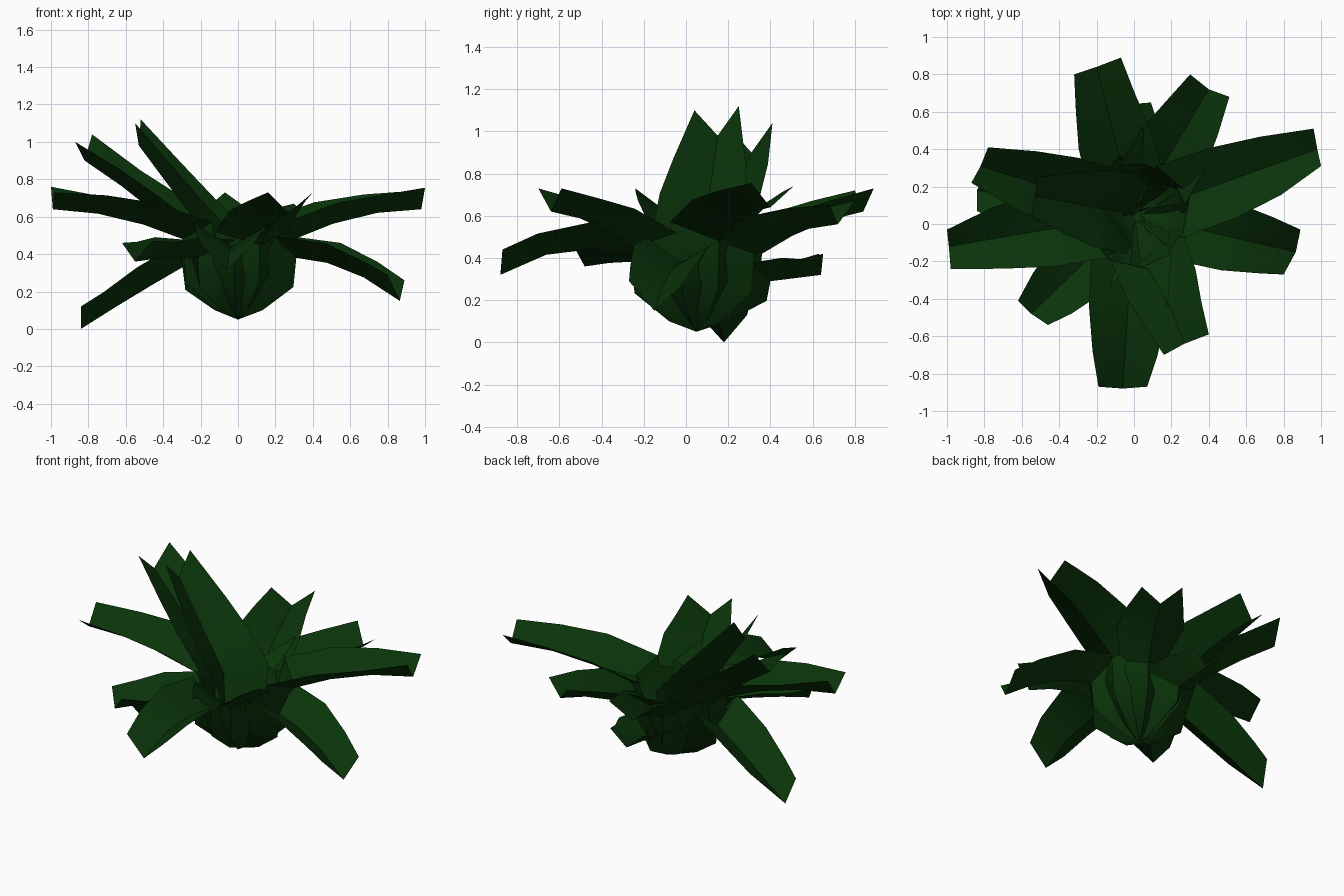
import bpy, math
from mathutils import Vector

cube = bpy.data.objects.get("Cube")
if cube:
    bpy.data.objects.remove(cube)

green = bpy.data.materials.new("dark leaf green")
green.use_nodes = True
colour = (0.003, 0.034, 0.003, 1)
green.diffuse_color = colour
green.node_tree.nodes["Principled BSDF"].inputs["Base Color"].default_value = colour
green.node_tree.nodes["Principled BSDF"].inputs["Roughness"].default_value = 0.8

ROOT = Vector((0, 0.05, 0.05))
SPREAD = (0.1, 0.36, 0.78, 1.02, 1, 0.83)  # half width along the leaf
FOLD = (0.8, 1.2, 1.1, 0.75, 0.6, 0.6)     # depth of the V along the leaf


def leaf(name, left, keel, right, shoulder_z, shoulder_r=0.32, width=0.2, bulge=0.03):
    """A folded strap leaf: cups upward from the root, bends at the shoulder, ends in a V cut."""
    left, keel, right = Vector(left), Vector(keel), Vector(right)
    out = Vector((keel.x - ROOT.x, keel.y - ROOT.y, 0)).normalized()

    def at(r, z):
        return Vector((ROOT.x, ROOT.y, z)) + out * r

    shoulder = at(shoulder_r, shoulder_z)
    belly = at(shoulder_r * 0.95, 0.11 + 0.3 * shoulder_z)
    spine = [ROOT, at(shoulder_r * 0.42, 0.1), belly, shoulder]
    for t in (0.3, 0.65):
        spine.append(shoulder.lerp(keel, t) + Vector((0, 0, bulge * 4 * t * (1 - t))))
    spine.append(keel)
    side = Vector((0, 0, 1)).cross(out)
    # keep the left rim on the same side as the cross-section
    if (left - keel).dot(side) < 0:
        left, right = right, left
    verts = []
    for i, p in enumerate(spine[:-1]):
        tangent = (spine[i + 1] - spine[max(i - 1, 0)]).normalized()
        normal = tangent.cross(side).normalized()
        w = width * SPREAD[i]
        lift = normal * w * FOLD[i]
        verts += [p + side * w + lift, p, p - side * w + lift]
    verts += [left, keel, right]
    faces = []
    for i in range(len(spine) - 1):
        for j in (0, 1):
            a = i * 3 + j
            faces.append((a, a + 1, a + 4, a + 3))
    mesh = bpy.data.meshes.new(name)
    mesh.from_pydata([tuple(v) for v in verts], [], faces)
    mesh.materials.append(green)
    obj = bpy.data.objects.new(name, mesh)
    bpy.context.collection.objects.link(obj)
    bpy.ops.object.select_all(action="DESELECT")
    obj.select_set(True)
    bpy.context.view_layer.objects.active = obj
    bpy.ops.object.shade_smooth_by_angle(angle=math.radians(35))


# Upright leaves
leaf("tall_leaf", (-.52, .25, 1.12), (-.53, .15, .98), (-.55, .04, 1.1), .48, .16, .21, 0)
leaf("tall_outer_leaf", (-.78, .41, 1.04), (-.82, .31, .9), (-.87, .22, 1.0), .46, .27, .2, .02)

# Spreading leaves
leaf("left_leaf", (.96, .51, .74), (.98, .4, .64), (1, .31, .755), .48, .32, .2, .04)
leaf("right_leaf", (-1, -.03, .76), (-.99, -.12, .64), (-.98, -.24, .73), .48, .3, .2, .035)
leaf("back_leaf", (-.32, .8, .72), (-.2, .84, .62), (-.07, .89, .73), .42)
leaf("back_left_leaf", (.3, .8, .67), (.4, .72, .56), (.51, .68, .65), .42)
leaf("front_left_leaf", (.16, -.7, .73), (.27, -.64, .62), (.4, -.59, .73), .45)

# Low and drooping leaves
leaf("front_leaf", (-.19, -.87, .44), (-.06, -.88, .32), (.07, -.87, .44), .41, .31, .21, .07)
leaf("front_right_leaf", (-.62, -.41, .46), (-.55, -.48, .36), (-.46, -.54, .47), .38, .3, .18, .01)
leaf("low_back_leaf", (-.13, .63, .42), (-.02, .64, .32), (.09, .65, .42), .29, .35, .17, 0)
leaf("drooping_left_leaf", (.89, -.03, .26), (.865, -.15, .15), (.8, -.27, .29), .38, .32, .185, .05)
leaf("drooping_right_leaf", (-.84, .07, .12), (-.84, .18, 0), (-.78, .29, .13), .33, .3, .18, .005)
